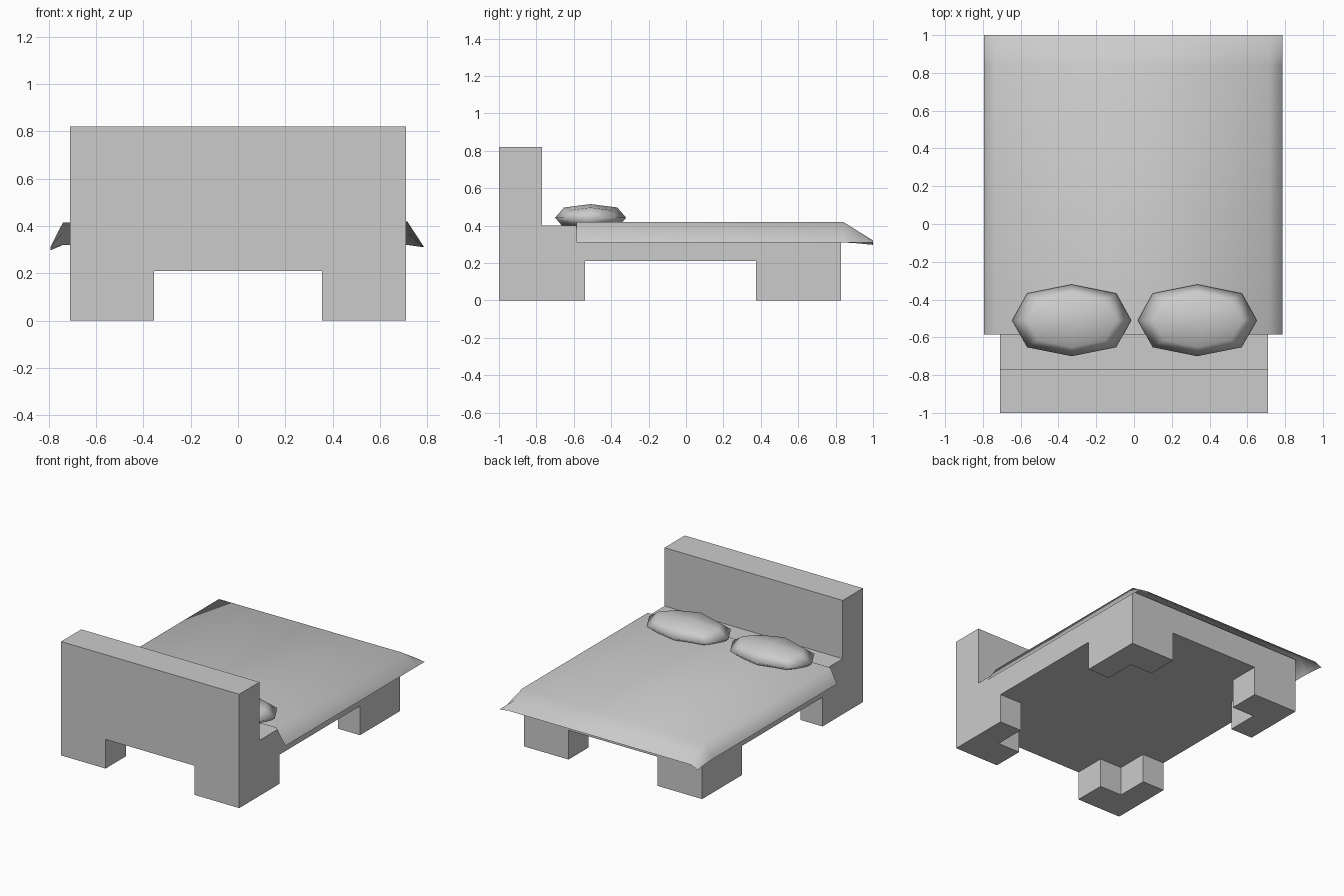
import bpy, bmesh, math

if "Cube" in bpy.data.objects:
    bpy.data.objects.remove(bpy.data.objects["Cube"])


def new_object(name, bm):
    mesh = bpy.data.meshes.new(name)
    bm.to_mesh(mesh)
    bm.free()
    obj = bpy.data.objects.new(name, mesh)
    bpy.context.collection.objects.link(obj)
    return obj


# Bed frame: watertight block shape with headboard and L-shaped corner legs
XS = [-0.71, -0.533, -0.355, 0.355, 0.533, 0.71]
YS = [-1.0, -0.77, -0.54, 0.375, 0.603, 0.83]
ZS = [0.0, 0.21, 0.40, 0.82]


def filled(i, j, k):
    if not (0 <= i < 5 and 0 <= j < 5 and 0 <= k < 3):
        return False
    if k == 1:
        return True                      # bed base
    if k == 2:
        return j == 0                    # headboard
    if i == 2 or j == 2:
        return False
    return i in (0, 4) or j in (0, 4)    # legs, inner corner notched


bm = bmesh.new()
for i in range(5):
    for j in range(5):
        for k in range(3):
            if not filled(i, j, k):
                continue
            for axis in range(3):
                for side in (0, 1):
                    near = [i, j, k]
                    near[axis] += 1 if side else -1
                    if filled(*near):
                        continue
                    u, v = (axis + 1) % 3, (axis + 2) % 3
                    quad = []
                    for du, dv in ((0, 0), (1, 0), (1, 1), (0, 1)):
                        c = [i, j, k]
                        c[axis] += side
                        c[u] += du
                        c[v] += dv
                        quad.append(bm.verts.new((XS[c[0]], YS[c[1]], ZS[c[2]])))
                    bm.faces.new(quad if side else quad[::-1])
bmesh.ops.remove_doubles(bm, verts=bm.verts[:], dist=0.0001)
bmesh.ops.dissolve_limit(bm, angle_limit=math.radians(1),
                         verts=bm.verts[:], edges=bm.edges[:])
new_object("bed_frame", bm)

# Blanket: open sheet draped over the sides and the foot end
COLS = [-0.793, -0.74, 0.715, 0.787]
ROWS = [(-0.585, (0.31, 0.415, 0.42, 0.31)),
        (0.84, (0.31, 0.415, 0.42, 0.31)),
        (0.92, (0.305, 0.37, 0.37, 0.31)),
        (1.0, (0.297, 0.32, 0.32, 0.31))]
bm = bmesh.new()
grid = [[bm.verts.new((x, y, z)) for x, z in zip(COLS, zs)] for y, zs in ROWS]
for a, b in zip(grid, grid[1:]):
    for n in range(3):
        bm.faces.new((a[n], a[n + 1], b[n + 1], b[n]))
for f in bm.faces:
    f.smooth = True
new_object("blanket", bm)

# Pillows: once-subdivided rounded boxes
for name, x in (("left_pillow", -0.33), ("right_pillow", 0.335)):
    bm = bmesh.new()
    bmesh.ops.create_cube(bm, size=2)
    for v in bm.verts:
        v.co.x *= 0.315
        v.co.y *= 0.19
        v.co.z *= 0.073
    for f in bm.faces:
        f.smooth = True
    pillow = new_object(name, bm)
    pillow.location = (x, -0.51, 0.442)
    sub = pillow.modifiers.new("round", 'SUBSURF')
    sub.levels = sub.render_levels = 1
    sub.use_limit_surface = False
